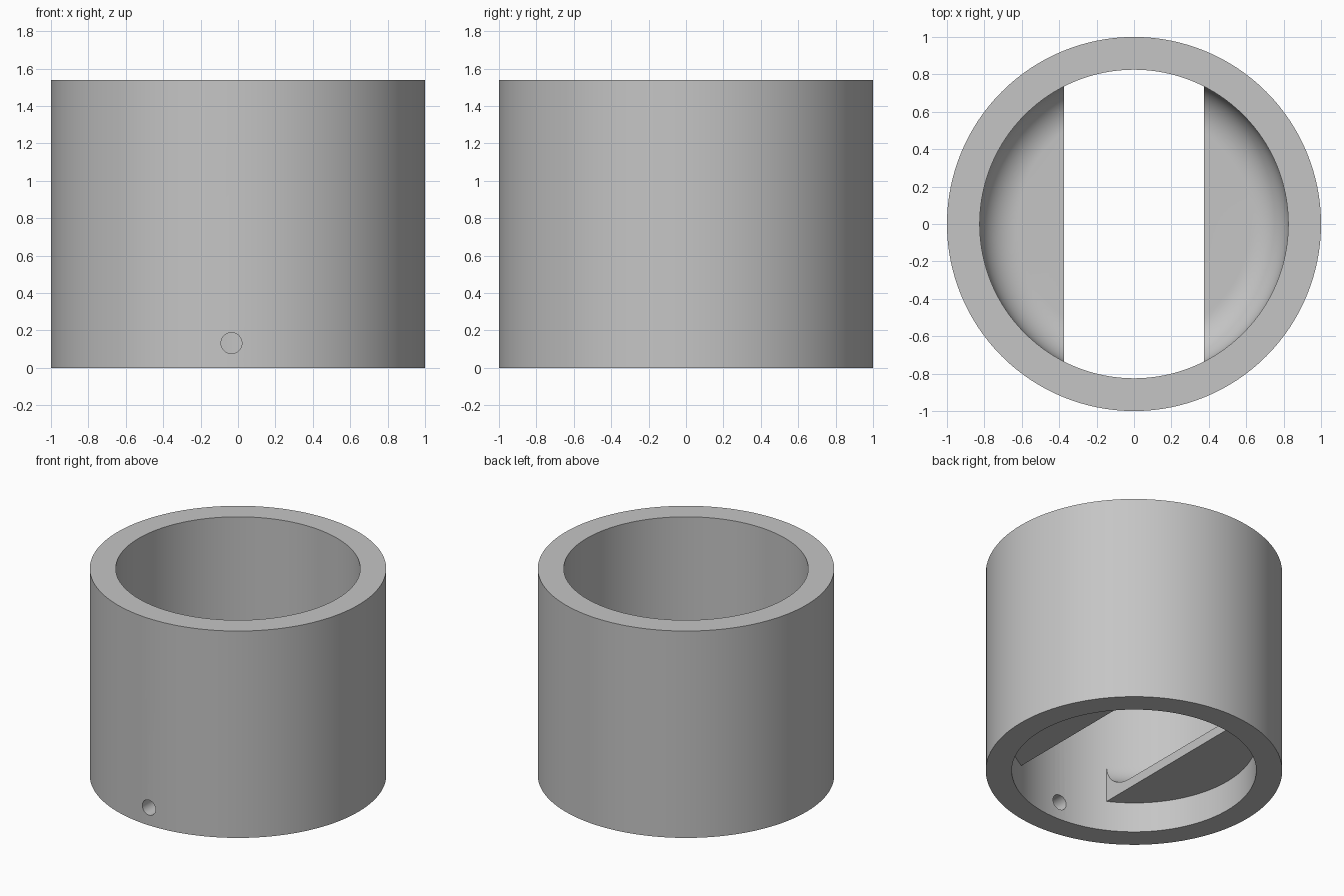
import bpy
import bmesh
from math import sin, cos, pi, radians
from mathutils import Matrix, Vector

cube = bpy.data.objects.get("Cube")
if cube:
    bpy.data.objects.remove(cube, do_unlink=True)

OUTER, INNER, HEIGHT = 1.0, 0.825, 1.54
SHELF_LOW, SHELF_TOP, FILLET = 0.225, 0.295, 0.205
SLOT_HALF = 0.375
SEGMENTS = 128

grey = bpy.data.materials.new("light grey")
grey.use_nodes = True
colour = (0.56, 0.56, 0.56, 1)
grey.diffuse_color = colour
grey.node_tree.nodes["Principled BSDF"].inputs["Base Color"].default_value = colour


def make_object(name, bm):
    bmesh.ops.recalc_face_normals(bm, faces=bm.faces)
    mesh = bpy.data.meshes.new(name)
    bm.to_mesh(mesh)
    bm.free()
    mesh.materials.append(grey)
    obj = bpy.data.objects.new(name, mesh)
    bpy.context.collection.objects.link(obj)
    return obj


def revolve(name, profile):
    """Spin a closed (radius, height) profile around z."""
    bm = bmesh.new()
    verts = [bm.verts.new((r, 0, z)) for r, z in profile]
    edges = [bm.edges.new((v, verts[i - 1])) for i, v in enumerate(verts)]
    bmesh.ops.spin(bm, geom=verts + edges, cent=(0, 0, 0), axis=(0, 0, 1),
                   angle=2 * pi, steps=SEGMENTS, use_merge=False)
    bmesh.ops.remove_doubles(bm, verts=bm.verts, dist=1e-4)
    return make_object(name, bm)


def cut(target, cutter):
    """Subtract the cutter, then discard it."""
    cutter.hide_render = True
    mod = target.modifiers.new("cut", 'BOOLEAN')
    mod.operation = 'DIFFERENCE'
    mod.solver = 'EXACT'
    mod.object = cutter
    select(target)
    bpy.ops.object.modifier_apply(modifier=mod.name)
    bpy.data.objects.remove(cutter, do_unlink=True)


def select(obj):
    bpy.ops.object.select_all(action='DESELECT')
    obj.select_set(True)
    bpy.context.view_layer.objects.active = obj


# Outer sleeve
sleeve = revolve("sleeve", [(INNER, 0), (OUTER, 0), (OUTER, HEIGHT), (INNER, HEIGHT)])

# Small round hole through the front wall
bm = bmesh.new()
bmesh.ops.create_cone(bm, cap_ends=True, segments=48, radius1=0.056, radius2=0.056, depth=0.6,
                      matrix=Matrix.Translation((-0.035, -0.9, 0.132)) @ Matrix.Rotation(pi / 2, 4, 'X'))
cut(sleeve, make_object("hole_cutter", bm))

# Inner shelf, blended into the wall by a concave fillet and seated in the sleeve
seat = INNER + 0.015
rim = SHELF_TOP + FILLET
steps = 20
arc = [(INNER - FILLET + FILLET * cos(a), rim - FILLET * sin(a))
       for a in (pi / 2 * i / steps for i in range(steps + 1))]
shelf = revolve("slotted_shelf",
                [(0, SHELF_LOW), (seat, SHELF_LOW), (seat, rim)] + arc + [(0, SHELF_TOP)])

# Wide slot running front to back through the shelf
bm = bmesh.new()
bmesh.ops.create_cube(bm, size=1)
bmesh.ops.scale(bm, vec=Vector((2 * SLOT_HALF, 2.4, 1.2)), verts=bm.verts)
bmesh.ops.translate(bm, vec=Vector((0, 0, 0.4)), verts=bm.verts)
cut(shelf, make_object("slot_cutter", bm))

for part in (sleeve, shelf):
    select(part)
    bpy.ops.object.shade_smooth_by_angle(angle=radians(30))
